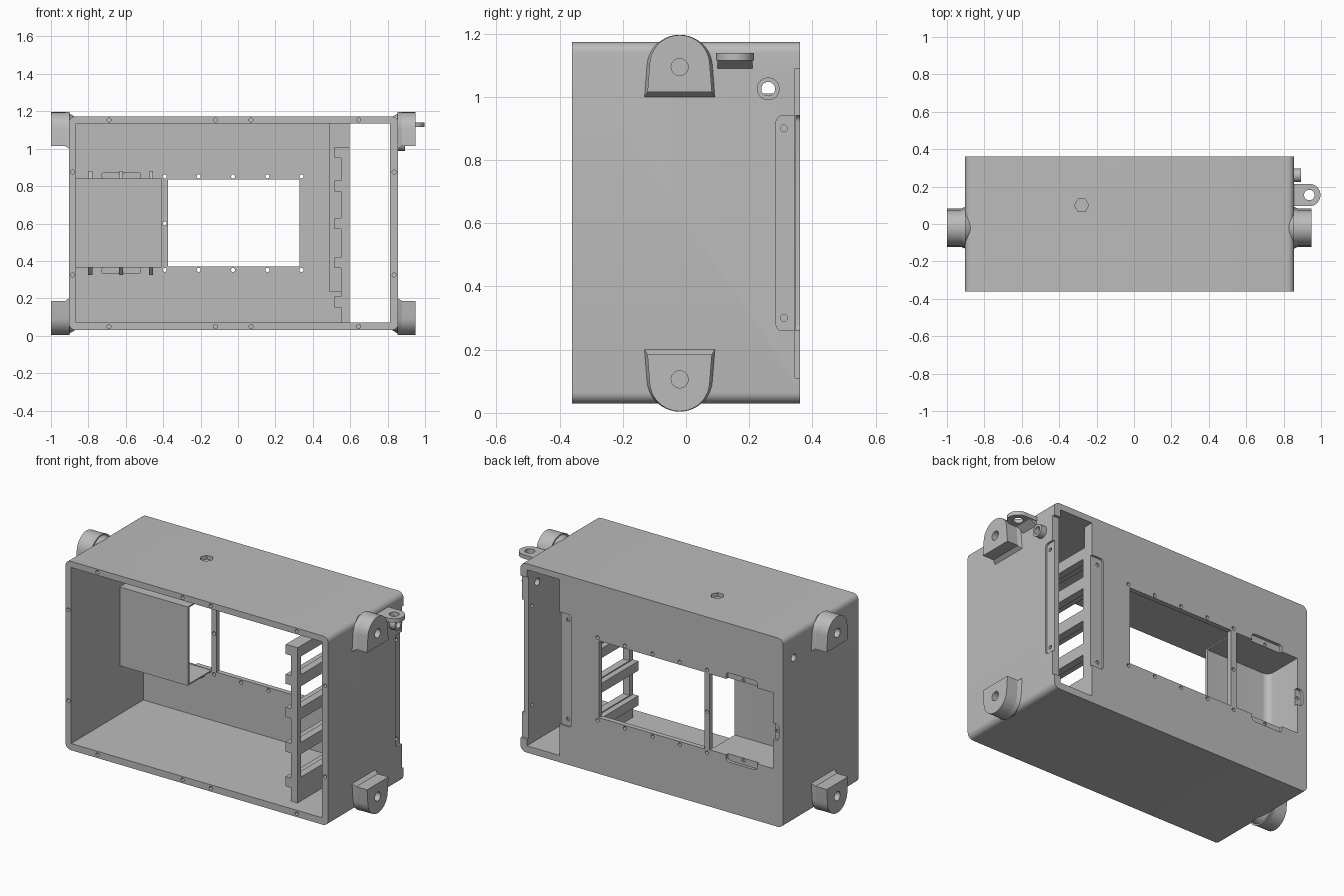
import bpy, bmesh
from math import sin, cos, radians, pi

old = bpy.data.objects.get("Cube")
if old:
    bpy.data.objects.remove(old, do_unlink=True)

grey = bpy.data.materials.new("plain_grey")
grey.use_nodes = True
tone = (0.5, 0.5, 0.5, 1)
grey.diffuse_color = tone
grey.node_tree.nodes["Principled BSDF"].inputs["Base Color"].default_value = tone


# ---- 2D outlines
def arc(cx, cy, r, start, end, n):
    return [(cx + r * cos(radians(start + (end - start) * i / n)),
             cy + r * sin(radians(start + (end - start) * i / n))) for i in range(n + 1)]


def circle(cx, cy, r, n=24):
    return arc(cx, cy, r, 0, 360, n)[:-1]


def rect(a0, a1, b0, b1):
    return [(a0, b0), (a1, b0), (a1, b1), (a0, b1)]


def rounded(a0, a1, b0, b1, r, n=6):
    return (arc(a1 - r, b1 - r, r, 0, 90, n) + arc(a0 + r, b1 - r, r, 90, 180, n)
            + arc(a0 + r, b0 + r, r, 180, 270, n) + arc(a1 - r, b0 + r, r, 270, 360, n))


# ---- solids: outline swept along an axis, optionally scaled at the far end
def prism(name, outline, axis, lo, hi, scale=1, origin=(0, 0)):
    def place(a, b, t):
        return {"x": (t, a, b), "y": (a, t, b), "z": (a, b, t)}[axis]

    far = [(origin[0] + (a - origin[0]) * scale, origin[1] + (b - origin[1]) * scale)
           for a, b in outline]
    bm = bmesh.new()
    first = [bm.verts.new(place(a, b, lo)) for a, b in outline]
    last = [bm.verts.new(place(a, b, hi)) for a, b in far]
    bm.faces.new(first)
    bm.faces.new(last[::-1])
    n = len(outline)
    for i in range(n):
        j = (i + 1) % n
        bm.faces.new((first[i], last[i], last[j], first[j]))
    bmesh.ops.recalc_face_normals(bm, faces=bm.faces)
    mesh = bpy.data.meshes.new(name)
    bm.to_mesh(mesh)
    bm.free()
    mesh.materials.append(grey)
    obj = bpy.data.objects.new(name, mesh)
    bpy.context.scene.collection.objects.link(obj)
    return obj


def cut(obj, outline, axis, lo, hi):
    cutter = prism("cutter", outline, axis, lo, hi)
    cutter.hide_render = True
    mod = obj.modifiers.new("cut", "BOOLEAN")
    mod.operation = "DIFFERENCE"
    mod.solver = "EXACT"
    mod.object = cutter
    bpy.context.view_layer.objects.active = obj
    bpy.ops.object.modifier_apply(modifier=mod.name)
    bpy.data.objects.remove(cutter, do_unlink=True)


L, R, BOTTOM, TOP, MID = -0.903, 0.856, 0.03, 1.173, 0.6
BACK, INNER = 0.36, 0.33
parts = []

# ---- case: rounded shell, open front, full height slot at the back
case = prism("case", rounded(L, R, BOTTOM, TOP, 0.035), "y", -BACK, BACK)
parts.append(case)
cut(case, [(-0.865, -0.5), (0.813, -0.5), (0.813, 0.5), (0.595, 0.5),
           (0.595, INNER), (-0.865, INNER)], "z", 0.071, 1.136)

# back windows
cut(case, rect(-0.375, 0.33, 0.37, 0.835), "y", 0.25, 0.5)
cut(case, rect(-0.835, -0.41, 0.374, 0.833), "y", 0.25, 0.5)

# flange recesses beside the slot, and lowered wall edge
cut(case, rounded(0.285, 0.45, 0.26, 0.94, 0.02), "x", 0.844, 1)
cut(case, rect(0.345, 0.5, 0.11, 1.09), "x", 0.7, 1)
cut(case, rounded(0.515, 0.7, 0.26, 0.94, 0.02), "y", 0.348, 0.5)
for z in (0.3, 0.9):
    cut(case, circle(0.31, z, 0.011, 16), "x", 0.7, 1)
    cut(case, circle(0.546, z, 0.011, 16), "y", 0.34, 0.5)

# tab recesses around the small window
for z in (0.36, 0.847):
    cut(case, rounded(-0.73, -0.52, z - 0.026, z + 0.026, 0.02), "y", 0.342, 0.5)
    cut(case, circle(-0.625, z, 0.01, 16), "y", 0.3, 0.5)
cut(case, rounded(-0.875, -0.8, 0.55, 0.65, 0.025), "y", 0.342, 0.5)
cut(case, circle(-0.852, MID, 0.01, 16), "y", 0.32, 0.5)

# screw holes around the large window
for x in (-0.392, -0.21, -0.027, 0.157, 0.34):
    for z in (0.352, 0.852):
        cut(case, circle(x, z, 0.011, 16), "y", 0.25, 0.5)
cut(case, circle(-0.392, MID, 0.011, 16), "y", 0.25, 0.5)

# screw holes in the front rim
for x in (-0.69, -0.12, 0.07, 0.645):
    for z in (0.05, 1.154):
        cut(case, circle(x, z, 0.011, 16), "y", -0.5, -0.28)
for z in (0.325, 0.875):
    for x in (-0.884, 0.835):
        cut(case, circle(x, z, 0.011, 16), "y", -0.5, -0.28)

# cable holes through both sides, hex pocket in the top
cut(case, circle(0.26, 1.025, 0.022), "x", -1, 1)
cut(case, circle(-0.28, 0.1, 0.038, 6), "z", 1.15, 1.3)

# ---- compartment behind the small window, open toward the large one
wall = [(-0.87, 0.335), (-0.87, 0.105), (-0.41, 0.105), (-0.41, 0.12)]
wall += arc(-0.795, 0.16, 0.04, 270, 180, 6) + [(-0.835, 0.335)]
parts.append(prism("compartment_wall", wall, "z", 0.364, 0.841))
for name, z in (("compartment_floor", 0.364), ("compartment_roof", 0.833)):
    parts.append(prism(name, rect(-0.868, -0.41, 0.107, 0.332), "z", z, z + 0.008))

# tab housings and gussets on the compartment
for side, z in ((1, 0.838), (-1, 0.367)):
    parts.append(prism("tab_housing",
                       rounded(-0.73, -0.52, min(z, z + side * 0.037), max(z, z + side * 0.037), 0.014),
                       "y", 0.305, 0.335))
    for x in (-0.79, -0.625, -0.465):
        gusset = [(0.335, z), (0.25, z), (0.29, z + side * 0.042), (0.335, z + side * 0.042)]
        parts.append(prism("gusset", gusset, "x", x - 0.011, x + 0.011))

# ---- slotted partition with rails
partition = prism("partition", rect(-0.28, 0.332, 0.068, 1.01), "x", 0.55, 0.595)
rails = (0.18, 0.39, MID, 0.8, 0.98)
for low, high in zip(rails, rails[1:]):
    cut(partition, rect(-0.245, 0.285, low + 0.035, high - 0.035), "x", 0.4, 0.7)
parts.append(partition)
for z in rails:
    parts.append(prism("partition_rail", rect(-0.28, 0.31, z - 0.029, z + 0.029), "x", 0.515, 0.552))
parts.append(prism("flange_backing", rect(0.49, 0.595, 0.3, 0.335), "z", 0.235, 1.137))

# ---- mounting lugs, mirrored to the four side corners
for sx, face, tip in ((1, R, 0.95), (-1, L, -1.0)):
    for sz in (1, -1):
        def flip(points):
            return [(y, MID + sz * (z - MID)) for y, z in points]

        outline = flip([(-0.122, 1.015), (0.082, 1.015)] + arc(-0.02, 1.1, 0.095, 5, 175, 20))
        lug = prism("mounting_lug", outline, "x", face + sx * 0.02, tip)
        cut(lug, circle(-0.02, MID + sz * 0.494, 0.027), "x", tip - sx * 0.06, tip + sx * 0.1)
        parts.append(lug)
        # flared foot against the wall, and shoulder sloping onto the case
        parts.append(prism("lug_foot", outline, "x", face + sx * 0.022, face - sx * 0.002,
                           1.1, flip([(-0.02, 1.185)])[0]))
        parts.append(prism("lug_shoulder", outline, "x", face + sx * 0.01, face - sx * 0.036,
                           0.86, flip([(-0.02, 1.0)])[0]))

# ---- cable bushing on the side
bushing = prism("cable_bushing", circle(0.26, 1.025, 0.036), "x", 0.85, 0.893)
cut(bushing, circle(0.26, 1.025, 0.022), "x", 0.7, 1)
parts.append(bushing)

# ---- eyelet with a sloped support
eyelet = prism("eyelet", arc(0.937, 0.155, 0.06, -90, 90, 20) + [(0.85, 0.215), (0.85, 0.095)],
               "z", 1.115, 1.139)
cut(eyelet, circle(0.937, 0.155, 0.028), "z", 1, 1.3)
parts.append(eyelet)
parts.append(prism("eyelet_support", [(0.85, 1.117), (0.9, 1.117), (0.85, 1.085)], "y", 0.1, 0.21))

# ---- smooth curves, sharp edges
bpy.ops.object.select_all(action="DESELECT")
for part in parts:
    part.select_set(True)
bpy.context.view_layer.objects.active = case
bpy.ops.object.shade_smooth_by_angle(angle=pi / 6)
